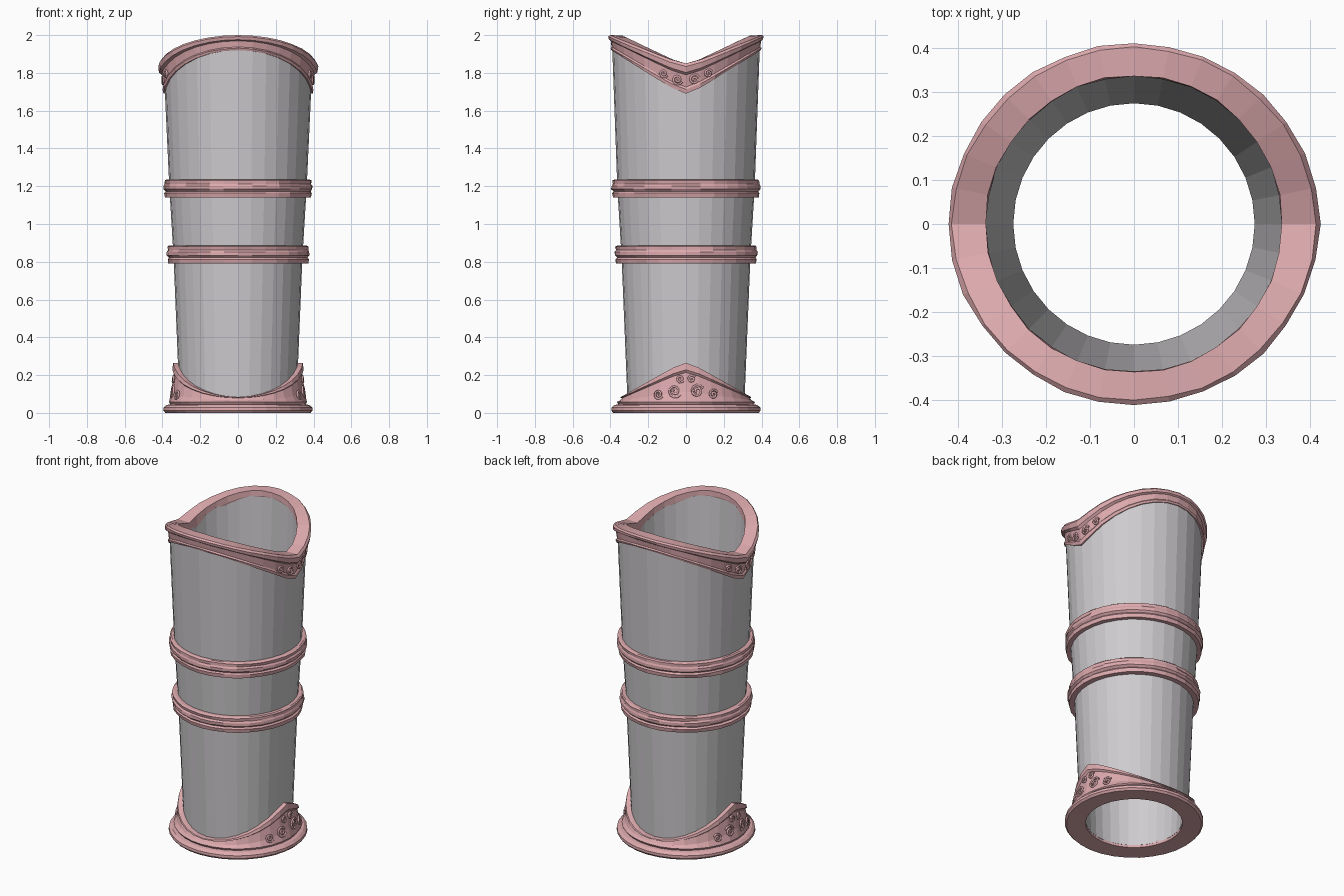
import bpy, bmesh, math, random
from math import sin, cos, pi

random.seed(4)
SIDES = 32

if "Cube" in bpy.data.objects:
    bpy.data.objects.remove(bpy.data.objects["Cube"], do_unlink=True)


def material(name, color):
    mat = bpy.data.materials.new(name)
    mat.use_nodes = True
    mat.diffuse_color = color
    mat.node_tree.nodes["Principled BSDF"].inputs["Base Color"].default_value = color
    return mat


steel = material("pale grey steel", (0.62, 0.60, 0.62, 1))
pink = material("rose trim", (0.72, 0.40, 0.42, 1))


def rise(angle):
    """0 at the left and right sides, 1 at the front and back, softly rounded."""
    soft = 0.08
    return (math.hypot(sin(angle), soft) - soft) / (math.hypot(1, soft) - soft)


def ring(name, profile, mat, wobble=0.0):
    """Closed ring whose (radius, height) section may change with the angle."""
    bm = bmesh.new()
    loops = []
    for i in range(SIDES):
        a = 2 * pi * i / SIDES
        loop = []
        for r, z in profile(a):
            r += random.uniform(-wobble, wobble)
            loop.append(bm.verts.new((r * cos(a), r * sin(a), z)))
        loops.append(loop)
    n = len(loops[0])
    for i in range(SIDES):
        here, there = loops[i], loops[(i + 1) % SIDES]
        for j in range(n):
            k = (j + 1) % n
            bm.faces.new((here[j], there[j], there[k], here[k]))
    bmesh.ops.recalc_face_normals(bm, faces=bm.faces)
    mesh = bpy.data.meshes.new(name)
    bm.to_mesh(mesh)
    bm.free()
    mesh.materials.append(mat)
    obj = bpy.data.objects.new(name, mesh)
    bpy.context.collection.objects.link(obj)
    return obj


def scroll(name, side, y, z, size, turn, radius):
    """Raised curl lying on the curved left or right side."""
    curve = bpy.data.curves.new(name, "CURVE")
    curve.dimensions = "3D"
    curve.bevel_depth = 0.006
    curve.bevel_resolution = 1
    curve.use_fill_caps = True
    spline = curve.splines.new("POLY")
    steps = 18
    spline.points.add(steps - 1)
    for i, p in enumerate(spline.points):
        t = i / (steps - 1)
        a = turn * (0.5 + 3.2 * pi * t)
        s = size * (1 - 0.8 * t)
        py, pz = y + s * cos(a), z + s * sin(a)
        r = radius(pz)
        p.co = (side * r * cos(py / r), r * sin(py / r), pz, 1)
    curve.materials.append(pink)
    bpy.context.collection.objects.link(bpy.data.objects.new(name, curve))


# Tapered sleeve, open at both ends
def sleeve_section(a):
    top = 1.80 + 0.17 * rise(a)
    outer = [(0.308, 0.02), (0.341, 0.82), (0.364, 1.2), (0.392, top)]
    inner = [(0.338, top), (0.275, 0.02)]
    return outer + inner


ring("sleeve", sleeve_section, steel)


# Dipping rim with a raised border along each edge
def rim_section(a):
    s = rise(a)
    top, low = 1.85 + 0.15 * s, 1.69 + 0.23 * s
    h = top - low
    flare = 0.012 * (1 - s)
    return [(0.35, low), (0.396, low), (0.401, low + 0.14 * h),
            (0.394, low + 0.22 * h), (0.398 + flare / 2, low + 0.62 * h),
            (0.408 + flare, low + 0.7 * h), (0.412 + flare, low + 0.9 * h),
            (0.402 + flare, top), (0.338, top - 0.002), (0.337, low + 0.6 * h)]


ring("top_rim", rim_section, pink, 0.002)


# Two raised bands round the middle
def band(name, z, r):
    section = [(r - 0.05, z - 0.048), (r - 0.008, z - 0.048), (r - 0.004, z - 0.025),
               (r - 0.012, z - 0.016), (r, z - 0.004), (r, z + 0.014),
               (r - 0.006, z + 0.024), (r - 0.004, z + 0.042),
               (r - 0.014, z + 0.048), (r - 0.05, z + 0.048)]
    ring(name, lambda a: section, pink, 0.003)


band("upper_band", 1.188, 0.394)
band("lower_band", 0.838, 0.378)


# Foot ring rising to a point on each side
def foot_section(a):
    s = rise(a)
    top = 0.085 + 0.18 * (1 - s)
    h = top - 0.06
    return [(0.276, 0.005), (0.385, 0.0), (0.395, 0.012), (0.394, 0.028),
            (0.378, 0.042), (0.358, 0.045), (0.366, 0.058),
            (0.352 - 0.004 * s, 0.06 + 0.25 * h), (0.338, 0.06 + 0.75 * h),
            (0.347, 0.06 + 0.82 * h), (0.343, top), (0.30, top), (0.276, 0.03)]


ring("foot_ring", foot_section, pink, 0.001)

# Curled relief on the side panels of the foot and rim, mirrored
for side, word in ((1, "left"), (-1, "right")):
    for flip in (1, -1):
        for y, z, size in ((0.06, 0.115, 0.036), (0.15, 0.098, 0.026), (0.03, 0.18, 0.02)):
            scroll(word + "_foot_scroll", side, flip * y, z, size, flip,
                   lambda h: 0.359 - 0.13 * (h - 0.06))
        for y, z, size in ((0.045, 1.765, 0.028), (0.12, 1.797, 0.022)):
            scroll(word + "_rim_scroll", side, flip * y, z, size, flip,
                   lambda h: 0.399)
